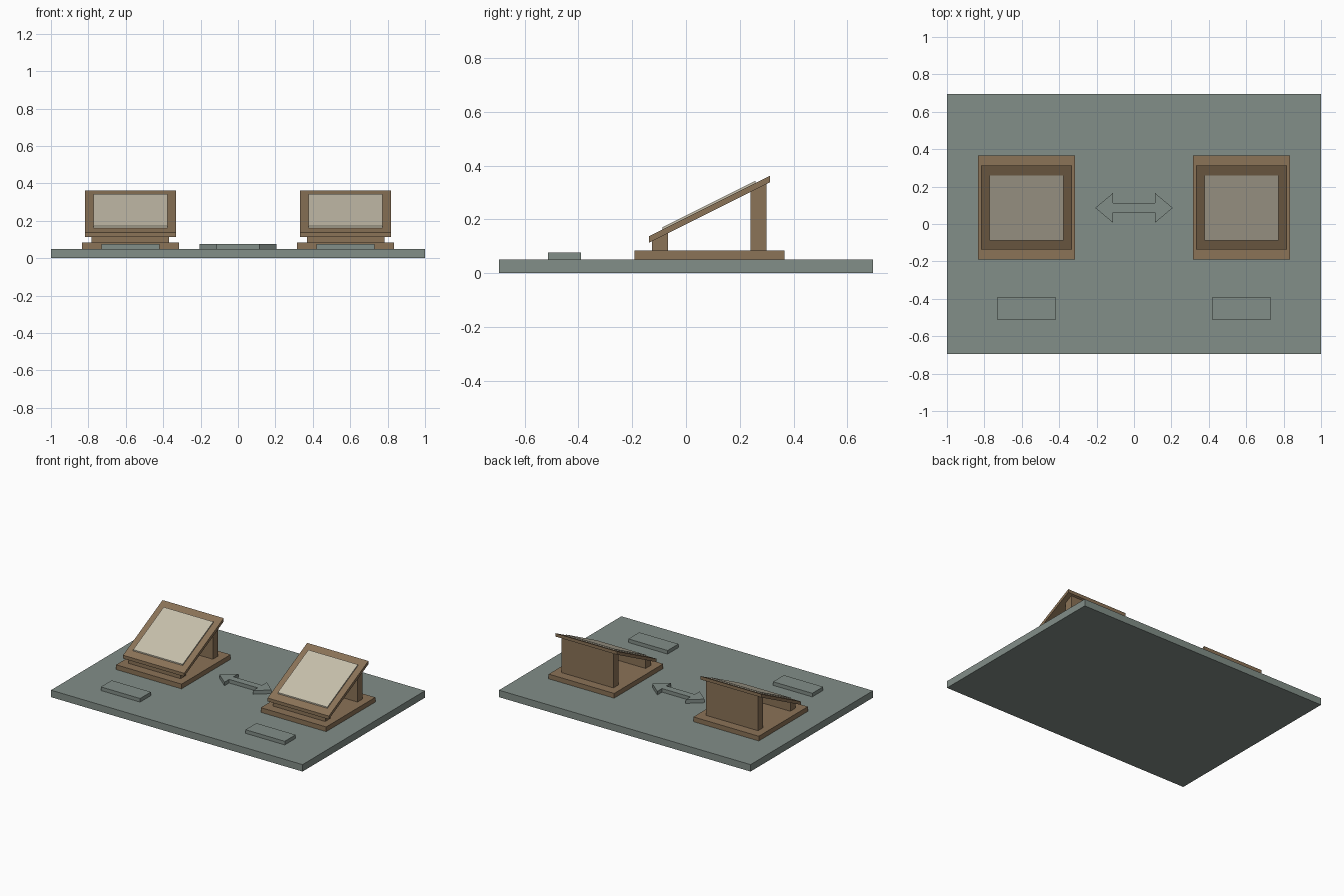
import bpy
import bmesh
from mathutils import Vector

cube = bpy.data.objects.get("Cube")
if cube:
    bpy.data.objects.remove(cube, do_unlink=True)


def make_material(name, rgb):
    linear = [((c / 255 + 0.055) / 1.055) ** 2.4 for c in rgb] + [1.0]
    mat = bpy.data.materials.new(name)
    mat.use_nodes = True
    mat.diffuse_color = linear
    bsdf = mat.node_tree.nodes["Principled BSDF"]
    bsdf.inputs["Base Color"].default_value = linear
    bsdf.inputs["Roughness"].default_value = 0.8
    return mat


STONE = make_material("grey green stone", (130, 142, 136))
WOOD = make_material("brown wood", (139, 115, 87))
PAPER = make_material("pale cream", (198, 191, 171))


def prism(name, points, direction, mat):
    """Extrude a flat outline along a direction."""
    bm = bmesh.new()
    face = bm.faces.new([bm.verts.new(p) for p in points])
    result = bmesh.ops.extrude_face_region(bm, geom=[face])
    moved = [v for v in result["geom"] if isinstance(v, bmesh.types.BMVert)]
    bmesh.ops.translate(bm, verts=moved, vec=Vector(direction))
    bmesh.ops.recalc_face_normals(bm, faces=bm.faces)
    mesh = bpy.data.meshes.new(name)
    bm.to_mesh(mesh)
    bm.free()
    mesh.materials.append(mat)
    obj = bpy.data.objects.new(name, mesh)
    bpy.context.collection.objects.link(obj)
    return obj


def side_prism(name, cx, half, profile, mat):
    """Extrude a (y, z) side profile across the width."""
    return prism(name, [(cx - half, y, z) for y, z in profile], (2 * half, 0, 0), mat)


def block(name, cx, half, y0, y1, z0, z1, mat):
    return side_prism(name, cx, half, [(y0, z0), (y1, z0), (y1, z1), (y0, z1)], mat)


GROUND = 0.05
BASE_TOP = 0.084
MARK_TOP = 0.076
THICK = 0.024


def slope(y):
    """Height of the upper face of the sloping board."""
    return 0.137 + (y + 0.137) * 0.5


def sloped(name, cx, half, y0, y1, low, high, mat):
    """Slab following the slope between two offsets from its upper face."""
    profile = [(y0, slope(y0) + low), (y1, slope(y1) + low),
               (y1, slope(y1) + high), (y0, slope(y0) + high)]
    return side_prism(name, cx, half, profile, mat)


def support(name, cx, y0, y1):
    """Upright whose top is cut to meet the underside of the board."""
    profile = [(y0, BASE_TOP), (y1, BASE_TOP),
               (y1, slope(y1) - THICK), (y0, slope(y0) - THICK)]
    return side_prism(name, cx, 0.207, profile, WOOD)


# Ground slab
block("ground_slab", 0, 1.0, -0.695, 0.695, 0, GROUND, STONE)

# Two matching lecterns, each with a floor plate in front
for side, sx in (("right", -1), ("left", 1)):
    cx = 0.575 * sx
    block(side + "_base", cx, 0.26, -0.191, 0.366, GROUND, BASE_TOP, WOOD)
    support(side + "_front_support", cx, -0.126, -0.067)
    support(side + "_rear_support", cx, 0.24, 0.299)
    sloped(side + "_board", cx, 0.243, -0.137, 0.312, -THICK, 0, WOOD)
    sloped(side + "_display_sheet", cx, 0.197, -0.088, 0.259, 0, 0.009, PAPER)
    block(side + "_floor_plate", cx, 0.156, -0.513, -0.39, GROUND, MARK_TOP, STONE)

# Double-headed arrow between the lecterns
ARROW_Y = 0.086
half_arrow = [(0.113, -0.025), (0.113, -0.079), (0.207, 0), (0.113, 0.079), (0.113, 0.025)]
outline = half_arrow + [(-x, -y) for x, y in half_arrow]
prism("double_arrow", [(x, ARROW_Y + y, GROUND) for x, y in outline],
      (0, 0, MARK_TOP - GROUND), STONE)
